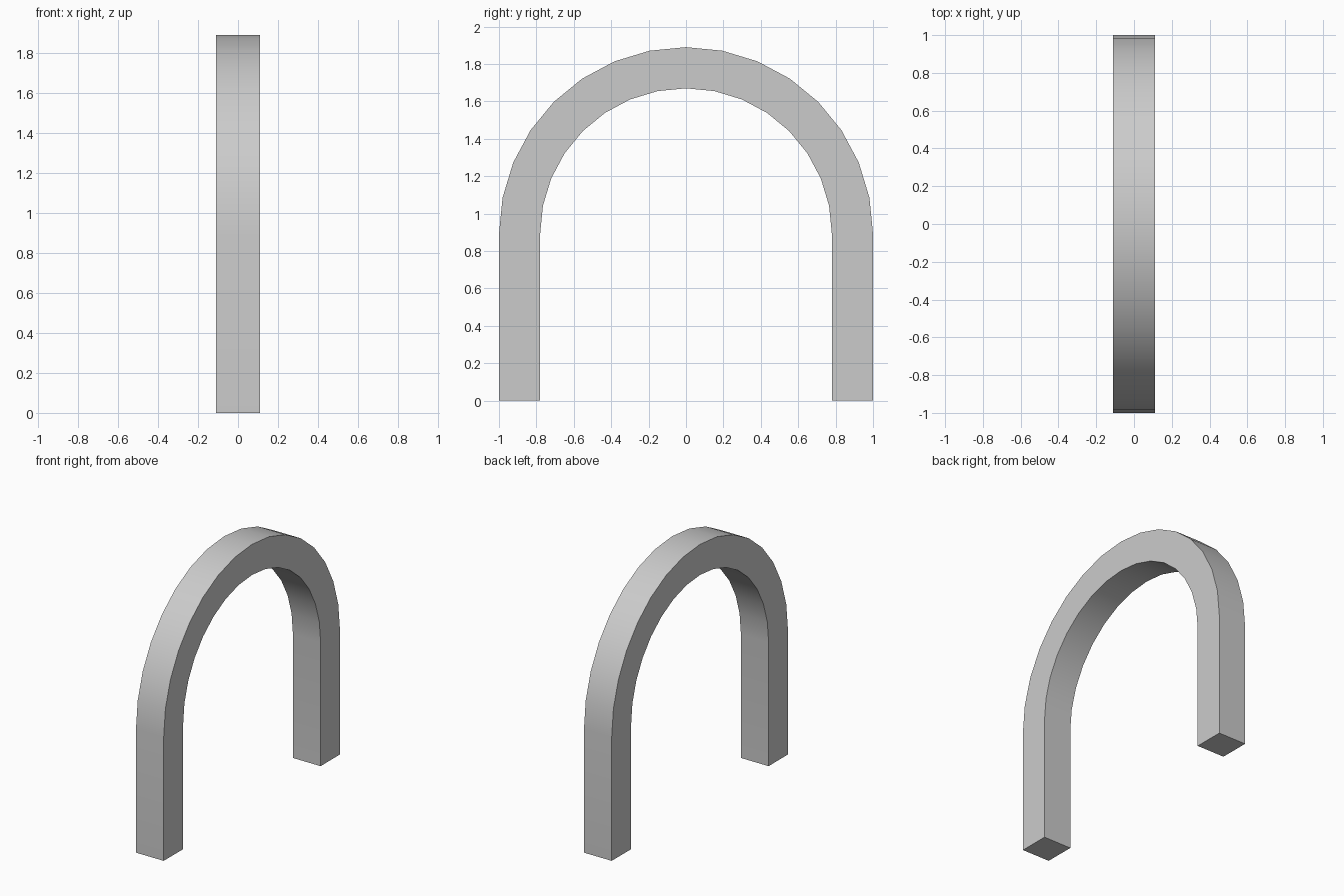
import bpy, bmesh
from math import sin, cos, pi, radians

if "Cube" in bpy.data.objects:
    bpy.data.objects.remove(bpy.data.objects["Cube"])

OUTER, INNER = 1.0, 0.78   # arch radii
SPRING = 0.89              # height where the legs meet the curve
HALF = 0.11                # half depth along x
SEGMENTS = 16


def arch_path():
    """Leg foot, half circle, leg foot: (direction y, direction z, base z)."""
    path = [(1, 0, 0)]
    for i in range(SEGMENTS + 1):
        a = pi * i / SEGMENTS
        path.append((cos(a), sin(a), SPRING))
    return path + [(-1, 0, 0)]


# Square section swept along the arch
bm = bmesh.new()
section = [(-HALF, OUTER), (HALF, OUTER), (HALF, INNER), (-HALF, INNER)]
rings = [[bm.verts.new((x, r * dy, base + r * dz)) for x, r in section]
         for dy, dz, base in arch_path()]
for a, b in zip(rings, rings[1:]):
    for k in range(4):
        n = (k + 1) % 4
        bm.faces.new((a[k], a[n], b[n], b[k]))

# Feet
bm.faces.new(rings[0])
bm.faces.new(rings[-1])
bmesh.ops.recalc_face_normals(bm, faces=bm.faces)

mesh = bpy.data.meshes.new("arch")
bm.to_mesh(mesh)
bm.free()
arch = bpy.data.objects.new("arch", mesh)
bpy.context.collection.objects.link(arch)

# Smooth curve, sharp corners
bpy.context.view_layer.objects.active = arch
arch.select_set(True)
bpy.ops.object.shade_smooth_by_angle(angle=radians(30))
